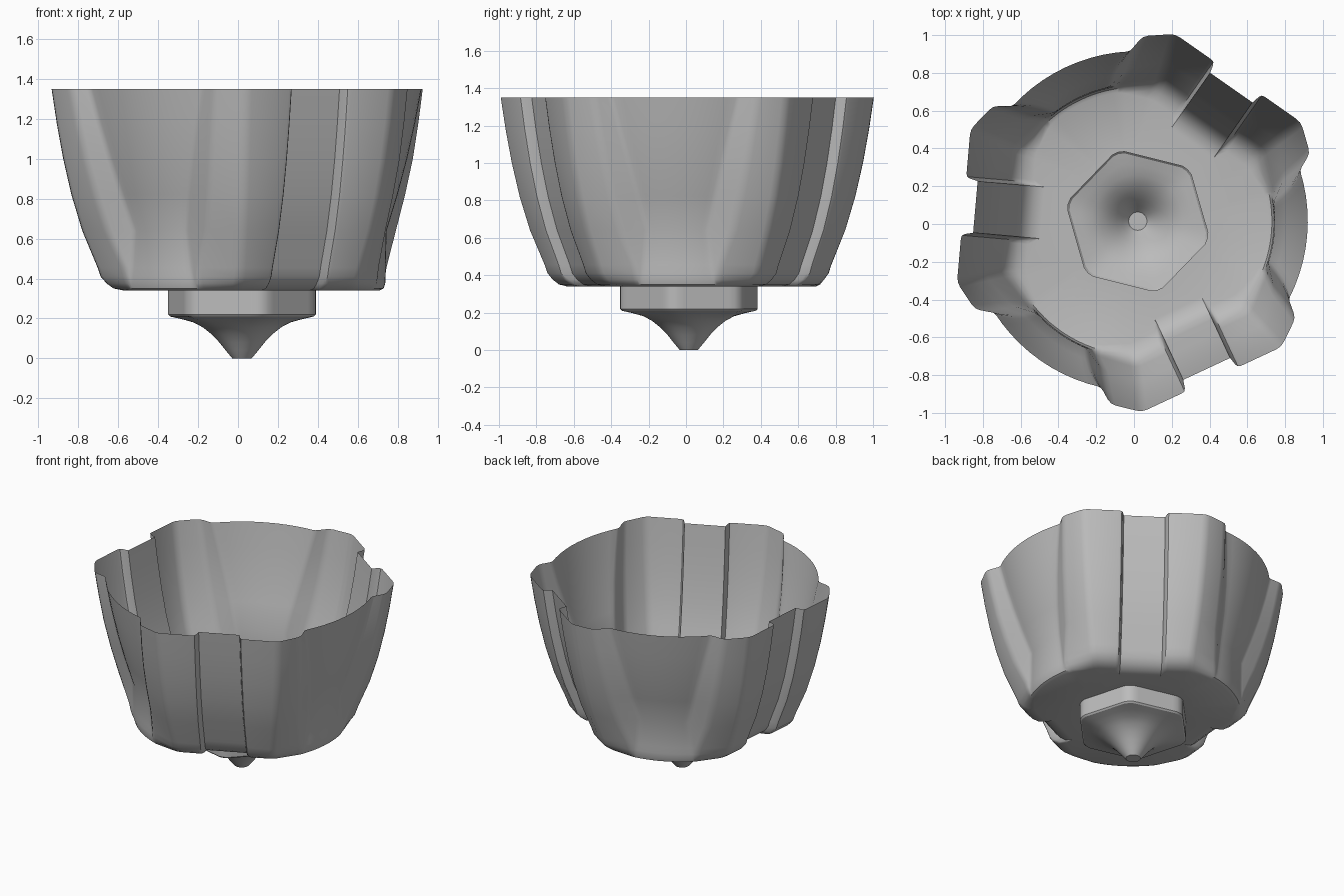
import bpy, bmesh
from math import sin, cos, radians, degrees, atan2, pi, hypot
from mathutils import Vector, Matrix

AXIS = Vector((0.02, 0.015, 0))

cube = bpy.data.objects.get("Cube")
if cube:
    bpy.data.objects.remove(cube)

grey = bpy.data.materials.new("plain_grey")
grey.use_nodes = True
grey.diffuse_color = (0.5, 0.5, 0.5, 1)
grey.node_tree.nodes["Principled BSDF"].inputs["Base Color"].default_value = (0.5, 0.5, 0.5, 1)


def polar(r, deg):
    return Vector((r * cos(radians(deg)), r * sin(radians(deg))))


def finish(bm, name, angle):
    """Turn a bmesh into a smooth-shaded object."""
    mesh = bpy.data.meshes.new(name)
    bm.to_mesh(mesh)
    bm.free()
    obj = bpy.data.objects.new(name, mesh)
    bpy.context.collection.objects.link(obj)
    obj.location = AXIS
    mesh.materials.append(grey)
    bpy.ops.object.select_all(action='DESELECT')
    obj.select_set(True)
    bpy.context.view_layer.objects.active = obj
    bpy.ops.object.shade_smooth_by_angle(angle=radians(angle))
    return obj


def skin(bm, rings):
    """Join stacked closed rings of points, listed from top to bottom."""
    loops = [[bm.verts.new(p) for p in ring] for ring in rings]
    for a, b in zip(loops, loops[1:]):
        for i in range(len(a)):
            j = (i + 1) % len(a)
            bm.faces.new((a[i], b[i], b[j], a[j]))
    return loops


def round_corners(pts, sizes):
    """Replace the inner corners of an open line by small curves."""
    out = [pts[0]]
    for a, p, b, size in zip(pts, pts[1:], pts[2:], sizes):
        s = p + (a - p).normalized() * min(size, 0.4 * (a - p).length)
        e = p + (b - p).normalized() * min(size, 0.4 * (b - p).length)
        out += [s, s * 0.25 + p * 0.5 + e * 0.25, e]
    return out


def cup_ring(z, rib, rib_half, edge_r, edge_ang, wall_r, wall_ang):
    """Three double ribs with a groove each, and round walls between them."""
    steps = 10
    arc = [polar(wall_r, wall_ang + (120 - 2 * wall_ang) * i / steps) for i in range(steps + 1)]
    corners = [Vector((rib - 0.062, 0.137)), Vector((rib, 0.152)), Vector((rib, rib_half)),
               polar(edge_r, edge_ang), arc[0], arc[1]]
    half = round_corners(corners, (0.02, 0.03, 0.03, 0.02))
    third = [Vector((p.x, -p.y)) for p in reversed(half)] + half + arc[1:-1]
    ring = []
    for k in range(3):
        turn = Matrix.Rotation(radians(55 + 120 * k), 2)
        ring += [(turn @ p).to_3d() + Vector((0, 0, z)) for p in third]
    return ring


def hex_ring(z, r, roundness):
    """Hexagon with softened corners, blending into a circle."""
    ring = []
    for i in range(72):
        ang = 46 + i * 5
        off = (ang - 46) % 60 - 30
        flat = min(0.883 / cos(radians(off)), 0.985)
        ring.append((polar(r * (flat * (1 - roundness) + 0.93 * roundness), ang)).to_3d()
                    + Vector((0, 0, z)))
    return ring


# Cup: height, rib reach, rib half width, rib edge (radius, angle), wall (radius, angle)
cup_rows = [
    (1.35, 0.925, 0.407, 0.98, 33.5, 0.90, 37.5),
    (1.18, 0.90, 0.40, 0.95, 34.4, 0.868, 39.8),
    (1.00, 0.868, 0.39, 0.914, 35.4, 0.828, 42.2),
    (0.82, 0.828, 0.377, 0.866, 36.6, 0.78, 44.7),
    (0.64, 0.775, 0.36, 0.81, 38.2, 0.725, 47.2),
    (0.455, 0.70, 0.335, 0.745, 42.5, 0.72, 45.5),
    (0.41, 0.685, 0.33, 0.737, 43, 0.72, 45),
    (0.375, 0.655, 0.325, 0.725, 43, 0.718, 45),
    (0.35, 0.62, 0.32, 0.71, 43, 0.71, 45),
    (0.34, 0.57, 0.31, 0.69, 43, 0.69, 45),
]
bm = bmesh.new()
rim_to_floor = skin(bm, [cup_ring(*row) for row in cup_rows])

# Floor between the cup wall and the boss opening
outer = rim_to_floor[-1]
inner = [bm.verts.new(p) for p in hex_ring(0.34, 0.385, 0)]
edges = []
for loop in (outer, inner):
    for a, b in zip(loop, loop[1:] + loop[:1]):
        edges.append(bm.edges.get((a, b)) or bm.edges.new((a, b)))
bmesh.ops.triangle_fill(bm, use_beauty=True, edges=edges, normal=(0, 0, -1))
bmesh.ops.recalc_face_normals(bm, faces=bm.faces)
finish(bm, "ribbed_cup", 35)

# Six-sided boss under the floor
bm = bmesh.new()
skin(bm, [hex_ring(0.34, 0.385, 0), hex_ring(0.22, 0.385, 0), hex_ring(0.21, 0.375, 0)])
finish(bm, "hex_boss", 25)

# Flared tip running from the hexagon down to a small flat disc
bm = bmesh.new()
tip_rows = [(0.21, 0.375, 0), (0.197, 0.32, 0.35), (0.18, 0.26, 0.7), (0.155, 0.21, 1),
            (0.12, 0.163, 1), (0.08, 0.122, 1), (0.04, 0.088, 1), (0.012, 0.063, 1), (0, 0.052, 1)]
tip = skin(bm, [hex_ring(*row) for row in tip_rows])
bm.faces.new(list(reversed(tip[-1])))
finish(bm, "flared_tip", 30)
